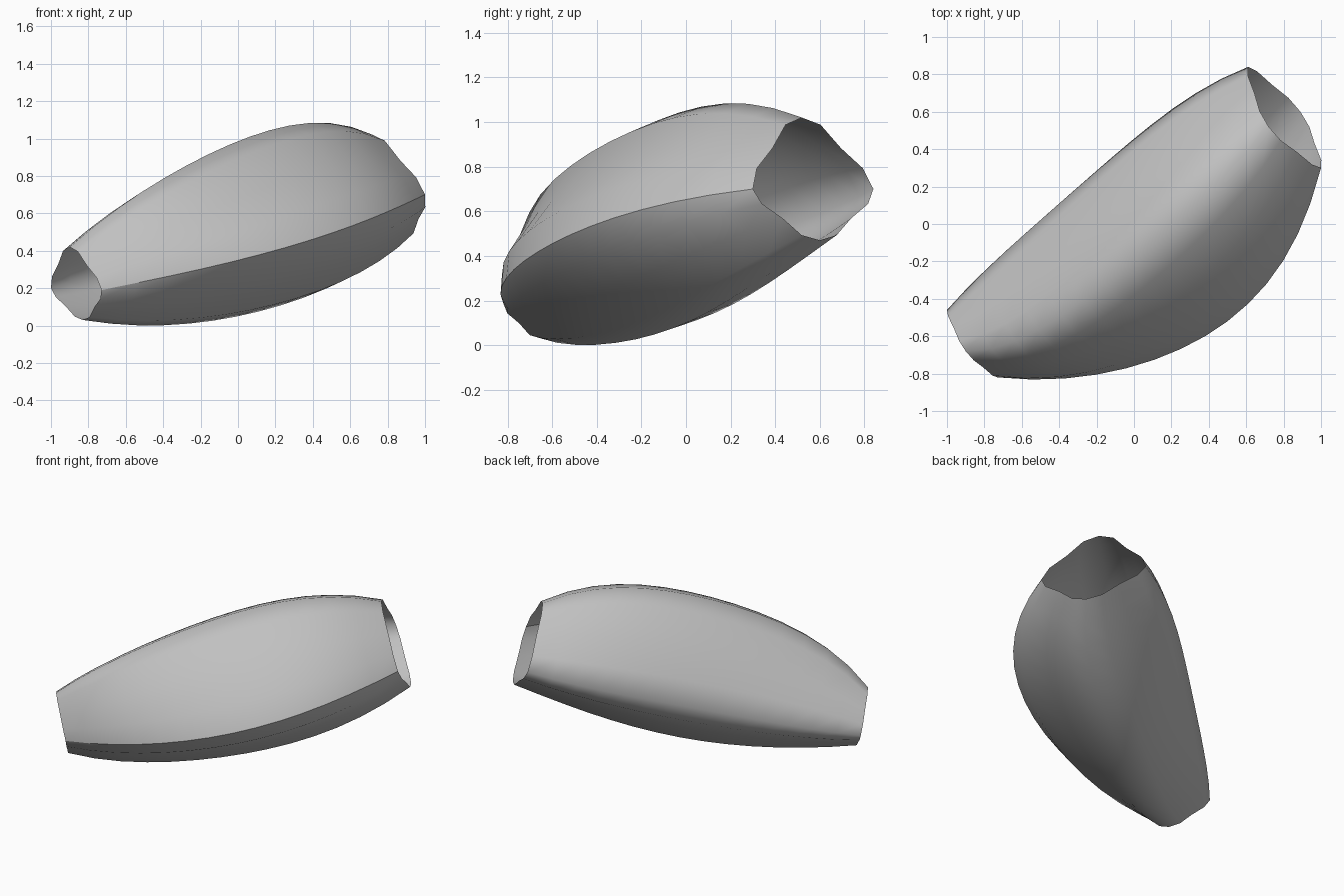
import bpy, bmesh
from mathutils import Vector

if "Cube" in bpy.data.objects:
    bpy.data.objects.remove(bpy.data.objects["Cube"])

SPANS = 14

# Four guide rails along the open shell, each sampled at five even stations
RAILS = {
    "seam":   [(-.73, -.82, .19), (-.12, -.79, .32), (.38, -.60, .455), (.755, -.26, .59), (1, .30, .70)],
    "top":    [(-.90, -.68, .42), (-.45, -.53, .755), (-.05, -.22, .965), (.33, .12, 1.078), (.72, .52, 1.02)],
    "back":   [(-1, -.46, .20), (-.625, -.09, .325), (-.24, .25, .455), (.15, .575, .58), (.61, .84, .70)],
    "bottom": [(-.83, -.65, .03), (-.33, -.36, .005), (.11, -.06, .075), (.52, .22, .22), (.89, .60, .47)],
}
# Fluted quarter section, from one rail towards the next
QUARTER = [(1, 0), (.88, .29), (.57, .57), (.29, .90)]


def rail_point(name, t):
    """Smooth polynomial through the five stations of a rail."""
    x, total = t * 4, Vector()
    for i, p in enumerate(RAILS[name]):
        w = 1.0
        for j in range(5):
            if j != i:
                w *= (x - j) / (i - j)
        total += w * Vector(p)
    return total


def section(t):
    """Closed fluted ring spanning the four rails."""
    s, u, b, d = (rail_point(n, t) for n in ("seam", "top", "back", "bottom"))
    c = (s + b) / 2
    arms = [s - c, u - c, b - c, d - c]
    ring = []
    for q in range(4):
        first, second = arms[q], arms[(q + 1) % 4]
        for k, (e, f) in enumerate(QUARTER):
            # the flutes mirror about the side rails
            if q % 2 and k:
                f, e = QUARTER[4 - k]
            ring.append(c + first * e + second * f)
    return ring


# Open tapered shell
bm = bmesh.new()
rings = [[bm.verts.new(p) for p in section(j / SPANS)] for j in range(SPANS + 1)]
count = len(rings[0])
for r0, r1 in zip(rings, rings[1:]):
    for i in range(count):
        k = (i + 1) % count
        face = bm.faces.new((r0[i], r1[i], r1[k], r0[k]))
        face.smooth = True
    # crisp seam along the front side
    bm.edges.get((r0[0], r1[0])).smooth = False

mesh = bpy.data.meshes.new("open_shell")
bm.to_mesh(mesh)
bm.free()
shell = bpy.data.objects.new("open_shell", mesh)
bpy.context.collection.objects.link(shell)

# Plain grey finish
grey = bpy.data.materials.new("plain_grey")
grey.diffuse_color = (.53, .53, .53, 1)
grey.use_nodes = True
grey.node_tree.nodes["Principled BSDF"].inputs["Base Color"].default_value = grey.diffuse_color
mesh.materials.append(grey)
